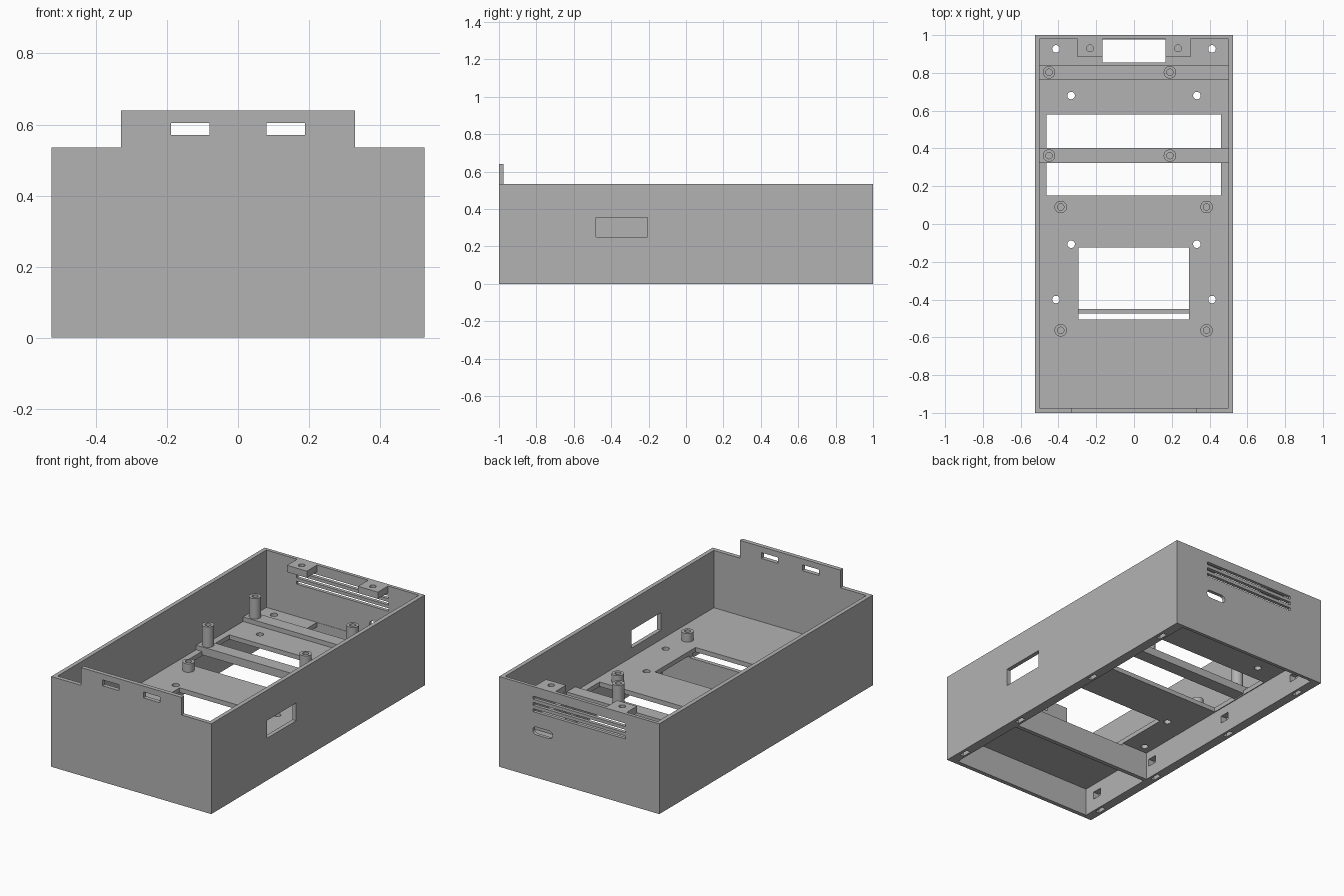
import bpy, bmesh, math
from mathutils import Matrix

if "Cube" in bpy.data.objects:
    bpy.data.objects.remove(bpy.data.objects["Cube"])

grey = bpy.data.materials.new("case_grey")
grey.diffuse_color = (0.45, 0.45, 0.45, 1)
grey.use_nodes = True
grey.node_tree.nodes["Principled BSDF"].inputs["Base Color"].default_value = grey.diffuse_color


def finish(name, bm):
    bmesh.ops.recalc_face_normals(bm, faces=bm.faces)
    me = bpy.data.meshes.new(name)
    bm.to_mesh(me)
    bm.free()
    me.materials.append(grey)
    ob = bpy.data.objects.new(name, me)
    bpy.context.collection.objects.link(ob)
    return ob


def box(name, x0, x1, y0, y1, z0, z1):
    bm = bmesh.new()
    m = Matrix.Translation(((x0 + x1) / 2, (y0 + y1) / 2, (z0 + z1) / 2))
    bmesh.ops.create_cube(bm, size=1, matrix=m @ Matrix.Diagonal((x1 - x0, y1 - y0, z1 - z0, 1)))
    return finish(name, bm)


def rod(name, x, y, z0, z1, r):
    bm = bmesh.new()
    bmesh.ops.create_cone(bm, cap_ends=True, segments=24, radius1=r, radius2=r, depth=z1 - z0,
                          matrix=Matrix.Translation((x, y, (z0 + z1) / 2)))
    return finish(name, bm)


def cut(target, cutter):
    mod = target.modifiers.new("cut", 'BOOLEAN')
    mod.operation = 'DIFFERENCE'
    mod.solver = 'EXACT'
    mod.object = cutter
    bpy.context.view_layer.objects.active = target
    bpy.ops.object.modifier_apply(modifier=mod.name)
    bpy.data.objects.remove(cutter)


def cut_box(target, *dims):
    cut(target, box("cutter", *dims))


FLOOR, UNDER, TOP = 0.195, 0.168, 0.535

# Shell with upper tray and two lower compartments split by a divider
case = box("case_shell", -0.525, 0.525, -1, 1, 0, TOP)
cut_box(case, -0.5, 0.5, -0.975, 0.98, FLOOR, 0.7)
cut_box(case, -0.468, 0.468, -0.975, -0.475, -0.1, UNDER)
cut_box(case, -0.468, 0.468, -0.45, 0.98, -0.1, UNDER)

# Floor windows; the large one leaves the divider standing below it
cut_box(case, -0.463, 0.461, 0.15, 0.58, 0.1, 0.3)
cut_box(case, -0.168, 0.166, 0.855, 0.978, 0.1, 0.3)
cut_box(case, -0.295, 0.291, -0.505, -0.125, 0.155, 0.3)

# Screw holes through the floor
for x, y in ((0.333, 0.68), (0.333, -0.107), (0.413, 0.927), (0.413, -0.4)):
    for s in (-1, 1):
        cut(case, rod("cutter", s * x, y, 0.1, 0.3, 0.02))

# Side window
cut_box(case, 0.48, 0.6, -0.48, -0.205, 0.25, 0.355)

# Back vents
for z in (0.395, 0.432, 0.469):
    cut_box(case, -0.302, 0.302, 0.95, 1.05, z - 0.009, z + 0.009)

# Rounded cable slot in the back wall
bm = bmesh.new()
pts = []
for side in (1, -1):
    for i in range(13):
        a = -math.pi / 2 + math.pi * i / 12 + (0 if side > 0 else math.pi)
        pts.append(bm.verts.new((0.24 + side * 0.042 + 0.023 * math.cos(a), 0.95,
                                 0.277 + 0.023 * math.sin(a))))
f = bm.faces.new(pts)
ext = bmesh.ops.extrude_face_region(bm, geom=[f])
bmesh.ops.translate(bm, vec=(0, 0.1, 0),
                    verts=[v for v in ext["geom"] if isinstance(v, bmesh.types.BMVert)])
cut(case, finish("cutter", bm))

# Snap pockets along the bottom rim, opening into the lower compartments
for y in (-0.88, -0.4, 0.23, 0.83):
    for s in (-1, 1):
        a, b = sorted((s * 0.482, s * 0.507))
        cut_box(case, a, b, y - 0.03, y + 0.03, -0.1, 0.12)
        a, b = sorted((s * 0.45, s * 0.49))
        cut_box(case, a, b, y - 0.03, y + 0.03, 0.075, 0.12)

# Raised front tab with two slots
tab = box("front_tab", -0.33, 0.33, -1, -0.975, TOP, 0.64)
for s in (-1, 1):
    a, b = sorted((s * 0.08, s * 0.188))
    cut_box(tab, a, b, -1.1, -0.9, 0.57, 0.605)

# Screw lugs at the top of the back wall
for s, side in ((-1, "left"), (1, "right")):
    a, b = sorted((s * 0.168, s * 0.298))
    lug = box("back_lug_" + side, a, b, 0.885, 0.98, 0.495, TOP)
    cut(lug, rod("cutter", s * 0.233, 0.93, 0.4, 0.6, 0.018))

# Cross bars
box("rear_bar", -0.5, 0.5, 0.762, 0.842, FLOOR, 0.222)
box("middle_bar", -0.5, 0.5, 0.323, 0.403, 0.175, 0.222)


# Hollow standoffs
def standoff(name, x, y, z0, z1):
    post = rod(name, x, y, z0, z1, 0.033)
    cut(post, rod("cutter", x, y, z0 + 0.005, z1 + 0.1, 0.017))
    bpy.ops.object.select_all(action='DESELECT')
    post.select_set(True)
    bpy.context.view_layer.objects.active = post
    bpy.ops.object.shade_smooth_by_angle(angle=math.radians(30))


for x in (-0.45, 0.19):
    for y in (0.803, 0.362):
        standoff("tall_standoff", x, y, 0.215, 0.343)
for x in (-0.388, 0.384):
    for y in (0.09, -0.563):
        standoff("short_standoff", x, y, 0.19, 0.245)
